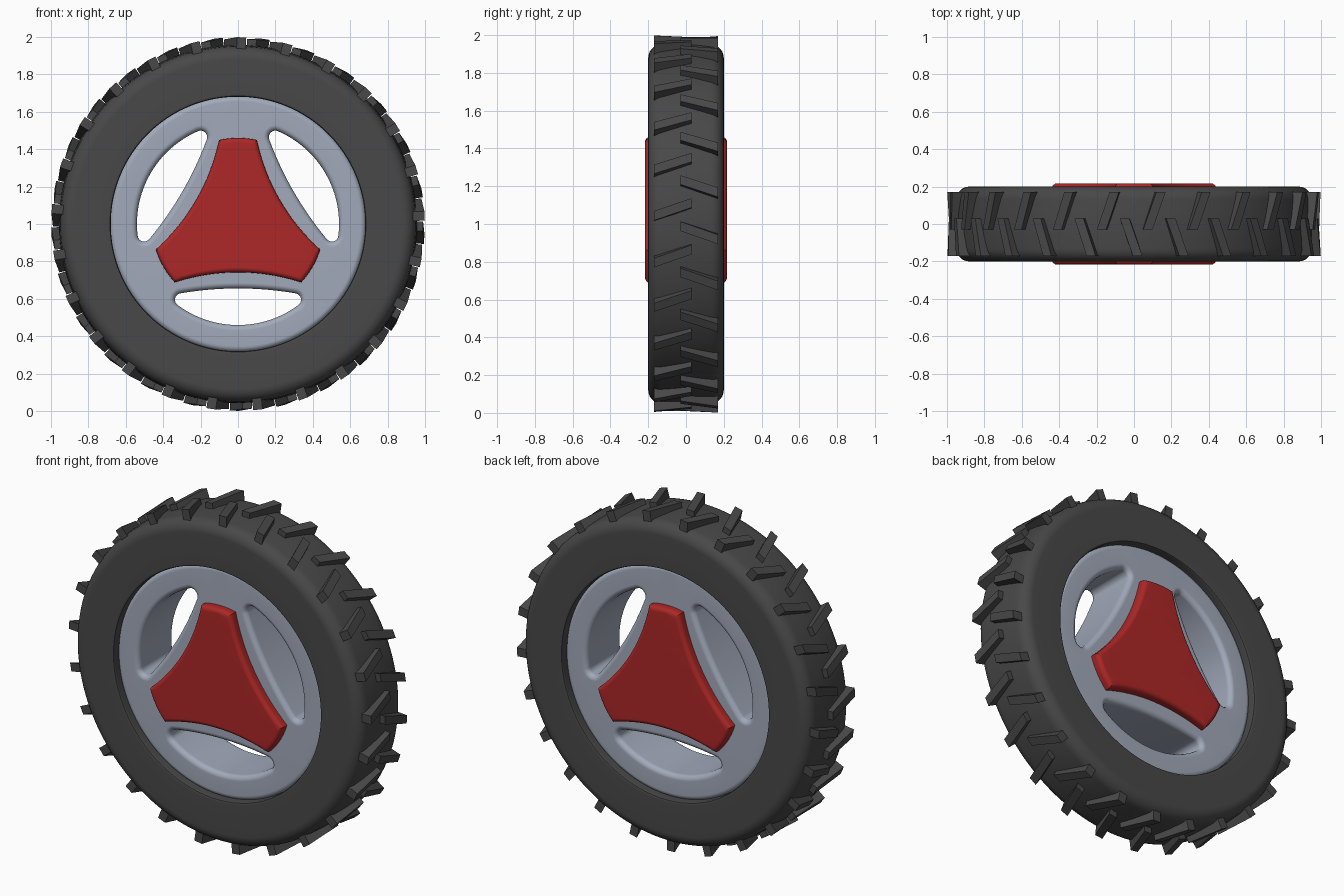
import bpy, bmesh
from math import sin, cos, pi, radians, atan2, hypot
from mathutils import Vector

if "Cube" in bpy.data.objects:
    bpy.data.objects.remove(bpy.data.objects["Cube"])

ZC = 1.0  # axle height


def material(name, rgb):
    m = bpy.data.materials.new(name)
    m.diffuse_color = (*rgb, 1)
    m.use_nodes = True
    m.node_tree.nodes["Principled BSDF"].inputs["Base Color"].default_value = m.diffuse_color
    return m


RUBBER = material("rubber", (0.065, 0.065, 0.065))
ALLOY = material("alloy", (0.36, 0.40, 0.49))
RED = material("red_paint", (0.42, 0.02, 0.02))


def finish(bm, name, mat, smooth=True):
    bmesh.ops.recalc_face_normals(bm, faces=bm.faces[:])
    me = bpy.data.meshes.new(name)
    bm.to_mesh(me)
    bm.free()
    ob = bpy.data.objects.new(name, me)
    bpy.context.collection.objects.link(ob)
    ob.location.z = ZC
    me.materials.append(mat)
    if smooth:
        bpy.ops.object.select_all(action='DESELECT')
        ob.select_set(True)
        bpy.context.view_layer.objects.active = ob
        bpy.ops.object.shade_smooth_by_angle(angle=radians(35))
        ob.modifiers.new("normals", 'WEIGHTED_NORMAL').keep_sharp = True
    return ob


def arc(cx, cz, r, a0, a1, n):
    return [Vector((cx + r * cos(a0 + (a1 - a0) * i / n),
                    cz + r * sin(a0 + (a1 - a0) * i / n))) for i in range(n + 1)]


def rotated(pts, a):
    return [Vector((p.x * cos(a) - p.y * sin(a), p.x * sin(a) + p.y * cos(a))) for p in pts]


def inset(pts, d):
    """Move a closed loop to its left (into the material) with mitred corners."""
    out = []
    for i, p in enumerate(pts):
        d1 = (p - pts[i - 1]).normalized()
        d2 = (pts[(i + 1) % len(pts)] - p).normalized()
        n1, n2 = Vector((-d1.y, d1.x)), Vector((-d2.y, d2.x))
        out.append(p + (n1 + n2) * (d / (1 + n1.dot(n2))))
    return out


def plate(name, loops, y0, y1, b, mat):
    """Flat plate with rounded edges; outer loop runs CCW, holes run CW."""
    bm = bmesh.new()
    angs = [pi / 2 * i / 4 for i in range(5)]
    prof = [(y0 + b - b * cos(a), b - b * sin(a)) for a in angs]
    prof += [(y1 - b + b * cos(a), b - b * sin(a)) for a in reversed(angs)]
    caps = ([], [])
    for loop in loops:
        rings = [[bm.verts.new((p.x, y, p.y)) for p in inset(loop, d)] for y, d in prof]
        n = len(loop)
        for r0, r1 in zip(rings, rings[1:]):
            for i in range(n):
                j = (i + 1) % n
                bm.faces.new((r0[i], r0[j], r1[j], r1[i]))
        for edges, ring in zip(caps, (rings[0], rings[-1])):
            edges += [bm.edges.get((ring[i - 1], ring[i])) for i in range(n)]
    for edges in caps:
        bmesh.ops.triangle_fill(bm, edges=edges, use_beauty=True)
    return finish(bm, name, mat)


# Tyre: revolved profile (radius, y)
half = [(0.68, 0.185), (0.684, 0.196), (0.695, 0.2), (0.78, 0.2)]
half += [(0.88 + 0.07 * sin(a), 0.13 + 0.07 * cos(a)) for a in [pi / 2 * i / 7 for i in range(8)]]
half += [(0.955, 0.065)]
profile = half + [(0.957, 0)] + [(r, -y) for r, y in reversed(half)]
bm = bmesh.new()
N = 128
rings = [[bm.verts.new((r * cos(2 * pi * k / N), y, r * sin(2 * pi * k / N))) for r, y in profile]
         for k in range(N)]
for k in range(N):
    a, b = rings[k], rings[(k + 1) % N]
    for i in range(len(profile)):
        bm.faces.new((a[i - 1], a[i], b[i], b[i - 1]))
finish(bm, "tyre", RUBBER)

# Tread: two staggered rows of slanted blocks
bm = bmesh.new()
COUNT = 25
for side, phase in ((-1, 2.5), (1, 9.7)):
    for k in range(COUNT):
        a0 = radians(phase) + 2 * pi * k / COUNT
        ends = []
        for ang, top, y in ((a0, 0.998, 0.17), (a0 + 0.07, 0.989, -0.03)):
            er, et = Vector((cos(ang), 0, sin(ang))), Vector((-sin(ang), 0, cos(ang)))
            ends.append([bm.verts.new(er * r + et * t + Vector((0, side * y, 0)))
                         for r, t in ((0.92, -0.025), (0.92, 0.025), (top, 0.025), (top, -0.025))])
        o, n = ends
        bm.faces.new(o)
        bm.faces.new(n)
        for i in range(4):
            bm.faces.new((o[i - 1], o[i], n[i], n[i - 1]))
finish(bm, "tread_blocks", RUBBER, smooth=False)

# Rim: disc with three rounded crescent windows
RO, RC, CX, CZ = 0.54, 0.035, 0.302, -0.405   # outer arc, corner radius, corner centre
IZ = -2.17                                    # centre of the inner arc
ac, ai = atan2(CZ, CX), atan2(CZ - IZ, CX)
RI = hypot(CX, CZ - IZ) + RC
window = arc(0, 0, RO, pi - ac - 2 * pi, ac, 24)
window += arc(CX, CZ, RC, ac, ai, 8)[1:]
window += arc(0, IZ, RI, ai, pi - ai, 20)[1:]
window += arc(-CX, CZ, RC, pi - ai, pi - ac, 8)[1:-1]
window.reverse()
disc = arc(0, 0, 0.684, 0, 2 * pi, 128)[:-1]
plate("rim", [disc] + [rotated(window, 2 * pi * k / 3) for k in range(3)],
      -0.165, 0.165, 0.03, ALLOY)

# Hub covers: three-armed red plates on both sides
EA, ER = radians(12.7), 0.46
ex, ez = ER * cos(radians(-30) - EA), ER * sin(radians(-30) - EA)
side = [Vector((x, -0.258 + (ez + 0.258) * (x / ex) ** 2))
        for x in [ex * (-1 + i / 8) for i in range(17)]]
arm_end = arc(0, 0, ER, radians(-30) - EA, radians(-30) + EA, 6)[1:-1]
cover = [p for k in range(3) for p in rotated(side + arm_end, 2 * pi * k / 3)]
plate("hub_cover_front", [cover], -0.217, -0.14, 0.025, RED)
plate("hub_cover_back", [cover], 0.14, 0.217, 0.025, RED)
